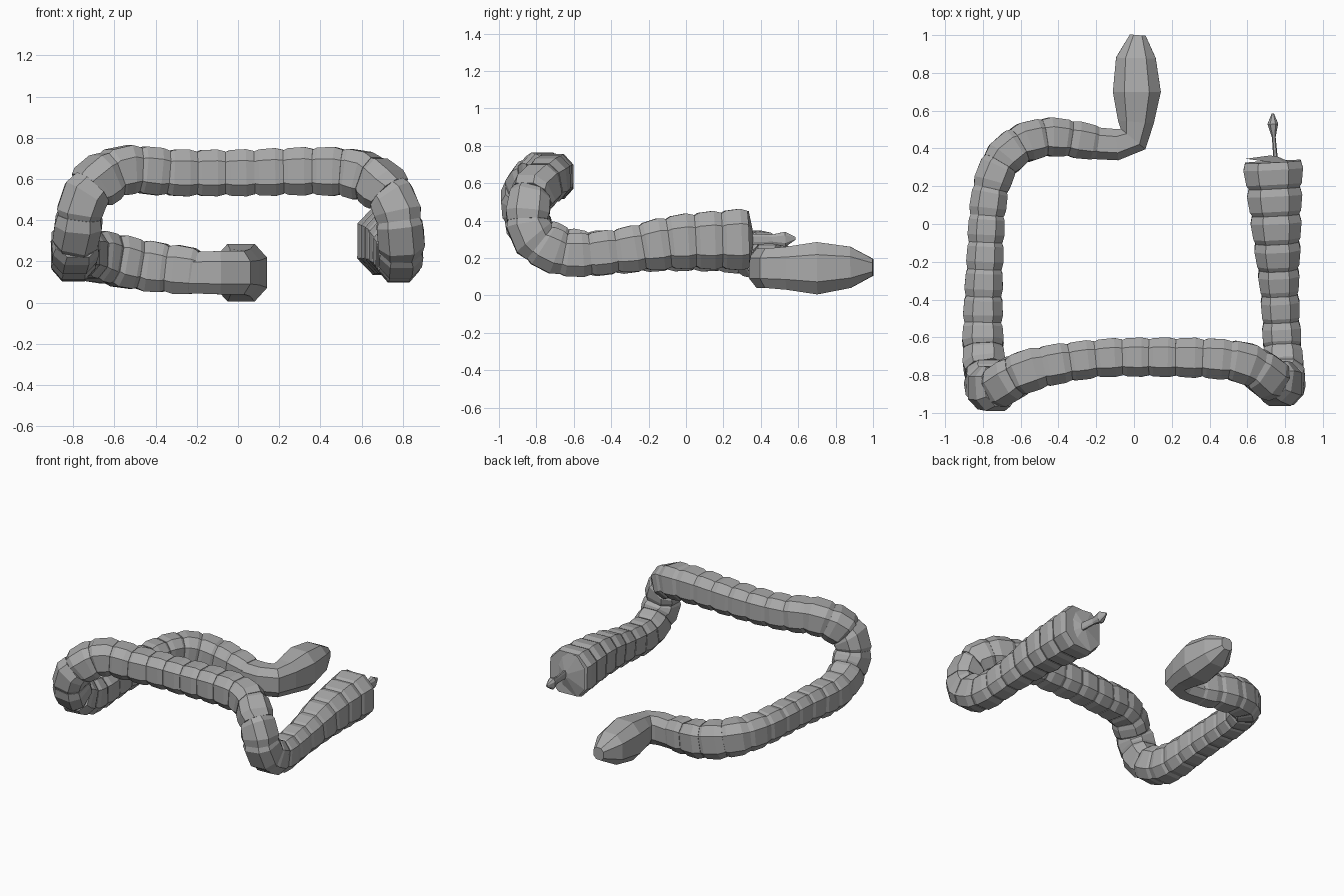
import bpy, bmesh, math
from mathutils import Vector

cube = bpy.data.objects.get("Cube")
if cube:
    bpy.data.objects.remove(cube, do_unlink=True)

grey = bpy.data.materials.new("plain_grey")
grey.use_nodes = True
colour = (0.4, 0.4, 0.4, 1)
grey.diffuse_color = colour
grey.node_tree.nodes["Principled BSDF"].inputs["Base Color"].default_value = colour

# Cross-section: a square with cut corners
CUT = 0.52
SECTION = [(1, -CUT), (1, CUT), (CUT, 1), (-CUT, 1),
           (-1, CUT), (-1, -CUT), (-CUT, -1), (CUT, -1)]


def loft(name, rings):
    """Skin rings of (centre, tangent, half width, half height) into a closed solid."""
    middle = rings[len(rings) // 2][1].normalized()
    up = Vector((0, 0, 1)) if abs(middle.z) < 0.75 else Vector((0, 1, 0))
    bm = bmesh.new()
    loops = []
    for centre, tangent, wide, high in rings:
        side = tangent.cross(up).normalized()
        top = side.cross(tangent).normalized()
        loops.append([bm.verts.new(centre + side * (wide * a) + top * (high * b))
                      for a, b in SECTION])
    count = len(SECTION)
    for one, two in zip(loops, loops[1:]):
        for i in range(count):
            j = (i + 1) % count
            bm.faces.new((one[i], one[j], two[j], two[i]))
    bm.faces.new(loops[0])
    bm.faces.new(loops[-1])
    bmesh.ops.recalc_face_normals(bm, faces=bm.faces)
    mesh = bpy.data.meshes.new(name)
    bm.to_mesh(mesh)
    bm.free()
    mesh.materials.append(grey)
    obj = bpy.data.objects.new(name, mesh)
    bpy.context.collection.objects.link(obj)
    return obj


def loft_points(name, points):
    """Loft through rows of x, y, z, half width, half height."""
    spots = [Vector(p[:3]) for p in points]
    last = len(spots) - 1
    rings = []
    for i, p in enumerate(points):
        tangent = spots[min(i + 1, last)] - spots[max(i - 1, 0)]
        rings.append((spots[i], tangent, p[3], p[4]))
    return loft(name, rings)


def smooth_path(points, steps=24):
    """Catmull-Rom samples through the control rows."""
    rows = [Vector(p) for p in points]
    rows = [rows[0] * 2 - rows[1]] + rows + [rows[-1] * 2 - rows[-2]]
    out = []
    for a, b, c, d in zip(rows, rows[1:], rows[2:], rows[3:]):
        for k in range(steps):
            t = k / steps
            out.append((b * 2 + (c - a) * t + (a * 2 - b * 5 + c * 4 - d) * t ** 2
                        + (b * 3 - a - c * 3 + d) * t ** 3) / 2)
    return out + [rows[-2]]


# Segmented body: x, y, z, half width, half height
body = smooth_path([
    (-.2, .43, .15, .09, .11), (-.46, .46, .18, .1, .12), (-.66, .38, .22, .1, .12),
    (-.76, .18, .24, .095, .11), (-.79, -.2, .24, .095, .11), (-.8, -.6, .23, .105, .12),
    (-.78, -.82, .34, .11, .115), (-.74, -.87, .52, .11, .115), (-.57, -.78, .64, .11, .115),
    (-.3, -.725, .63, .1, .11), (0, -.705, .63, .1, .11), (.54, -.725, .63, .105, .115),
    (.74, -.83, .52, .11, .11), (.79, -.83, .33, .11, .115), (.785, -.65, .22, .1, .115),
    (.77, -.35, .24, .1, .115), (.755, -.05, .285, .125, .14), (.735, .33, .3, .155, .16)])

lengths = [0.0]
for p, q in zip(body, body[1:]):
    lengths.append(lengths[-1] + (q - p).to_3d().length if len(p) == 3
                   else lengths[-1] + (Vector(q[:3]) - Vector(p[:3])).length)


def along(distance):
    """Row and tangent at a distance along the body."""
    i = 0
    while i < len(body) - 2 and lengths[i + 1] < distance:
        i += 1
    t = (distance - lengths[i]) / (lengths[i + 1] - lengths[i])
    row = body[i].lerp(body[i + 1], t)
    before, after = body[max(i - 2, 0)], body[min(i + 3, len(body) - 1)]
    return row, Vector(after[:3]) - Vector(before[:3])


segments = round(lengths[-1] / 0.143)
pitch = lengths[-1] / segments
for n in range(segments):
    rings = []
    for part, swell in ((0, .92), (.16, 1.01), (.72, 1.04), (1, .95)):
        row, tangent = along((n + part) * pitch)
        rings.append((Vector(row[:3]), tangent, row[3] * swell, row[4] * swell))
    loft(f"body_segment_{n + 1}", rings)

# Bent end piece with a bulging, blunt tip
loft_points("bent_head", [
    (-.24, .43, .145, .085, .1), (-.09, .42, .145, .083, .105), (-.005, .45, .145, .085, .105),
    (.01, .54, .145, .095, .115), (.015, .7, .145, .127, .14), (.01, .88, .15, .105, .11),
    (.02, 1, .15, .042, .045)])

# Shallow cap and thin pointed tail
loft_points("tail_cap", [(.735, .325, .3, .145, .15), (.74, .36, .3, .02, .025)])
loft_points("tail_point", [
    (.75, .34, .3, .012, .03), (.74, .46, .3, .01, .025), (.735, .53, .3, .028, .04),
    (.735, .585, .305, .006, .008)])
